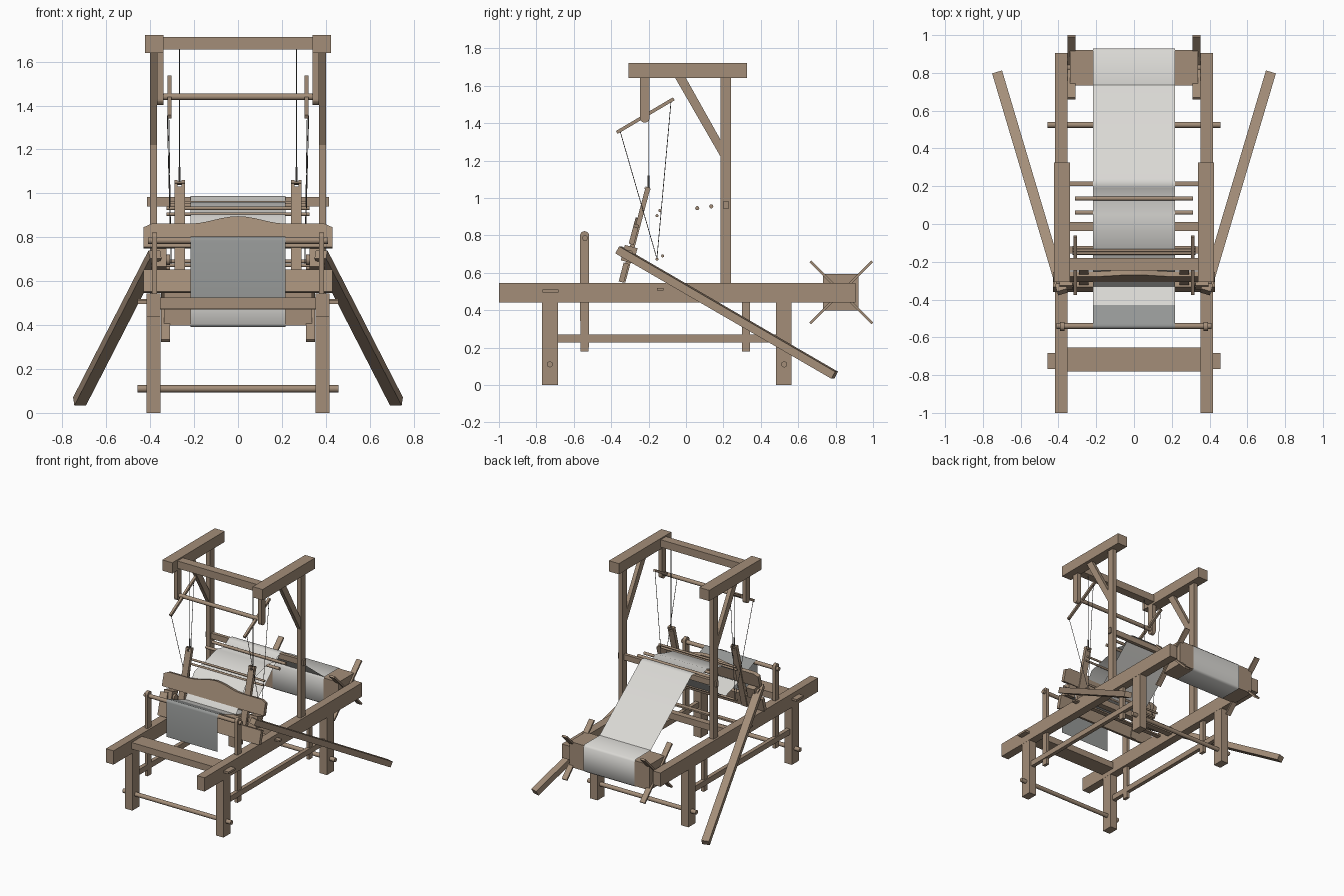
import bpy, bmesh, math
from mathutils import Vector, Matrix

if "Cube" in bpy.data.objects:
    bpy.data.objects.remove(bpy.data.objects["Cube"])


def material(name, rgb):
    m = bpy.data.materials.new(name)
    m.diffuse_color = (*rgb, 1)
    m.use_nodes = True
    m.node_tree.nodes["Principled BSDF"].inputs["Base Color"].default_value = m.diffuse_color
    return m


WOOD = material("wood", (0.37, 0.27, 0.19))
WARP = material("pale_thread", (0.70, 0.69, 0.66))
CLOTH = material("grey_cloth", (0.30, 0.31, 0.305))
CORD = material("dark_cord", (0.16, 0.15, 0.14))


def finish(name, bm, mat, smooth=False, matrix=None):
    bmesh.ops.recalc_face_normals(bm, faces=bm.faces)
    me = bpy.data.meshes.new(name)
    bm.to_mesh(me)
    bm.free()
    me.materials.append(mat)
    ob = bpy.data.objects.new(name, me)
    bpy.context.collection.objects.link(ob)
    if matrix:
        ob.matrix_world = matrix
    if smooth:
        bpy.ops.object.select_all(action='DESELECT')
        ob.select_set(True)
        bpy.context.view_layer.objects.active = ob
        bpy.ops.object.shade_smooth_by_angle(angle=math.radians(50))
    return ob


def box(name, x, y, z, mat=WOOD, matrix=None):
    bm = bmesh.new()
    bmesh.ops.create_cube(bm, size=1)
    for v in bm.verts:
        v.co = [(r[0] + r[1]) / 2 + c * (r[1] - r[0]) for r, c in zip((x, y, z), v.co)]
    return finish(name, bm, mat, matrix=matrix)


def prism(name, pts, lo, hi, axis='X', mat=WOOD, matrix=None):
    """Extrude a profile: (y, z) along X or (x, z) along Y."""
    bm = bmesh.new()
    put = (lambda p, d: (d, p[0], p[1])) if axis == 'X' else (lambda p, d: (p[0], d, p[1]))
    a = [bm.verts.new(put(p, lo)) for p in pts]
    b = [bm.verts.new(put(p, hi)) for p in pts]
    bm.faces.new(a)
    bm.faces.new(b[::-1])
    n = len(pts)
    for i in range(n):
        bm.faces.new((a[i], a[(i + 1) % n], b[(i + 1) % n], b[i]))
    return finish(name, bm, mat, matrix=matrix)


def rod(name, p, q, r, mat=WOOD, sides=16):
    p, q = Vector(p), Vector(q)
    bm = bmesh.new()
    bmesh.ops.create_cone(bm, cap_ends=True, segments=sides, radius1=r, radius2=r, depth=(q - p).length)
    m = Matrix.Translation((p + q) / 2) @ (q - p).to_track_quat('Z', 'Y').to_matrix().to_4x4()
    bmesh.ops.transform(bm, matrix=m, verts=bm.verts)
    return finish(name, bm, mat, smooth=True)


def cross_rod(name, x, y, z, r):
    return rod(name, (-x, y, z), (x, y, z), r)


def beam(name, p, q, width, depth):
    """Square timber between two points."""
    p, q = Vector(p), Vector(q)
    m = Matrix.Translation((p + q) / 2) @ (q - p).to_track_quat('Y', 'Z').to_matrix().to_4x4()
    h = (q - p).length / 2
    return box(name, (-width / 2, width / 2), (-h, h), (-depth / 2, depth / 2), matrix=m)


def sheet(name, path, mat, half=0.216):
    bm = bmesh.new()
    rows = [[bm.verts.new((x, y, z)) for x in (-half, half)] for y, z in path]
    for a, b in zip(rows, rows[1:]):
        bm.faces.new((a[0], b[0], b[1], a[1]))
    return finish(name, bm, mat, smooth=True)


def round_end(cy, cz, r, up):
    s = 1 if up else -1
    return [(cy + r * math.cos(math.pi * i / 10), cz + s * r * math.sin(math.pi * i / 10)) for i in range(11)]


# tilted frame of the swinging beater: z runs along its length
TILT = Matrix.Translation((0, -0.338, 0.55)) @ Matrix.Rotation(-math.atan2(0.135, 0.51), 4, 'X')

for s, side in ((-1, "left"), (1, "right")):
    def X(a, b):
        return tuple(sorted((s * a, s * b)))

    # base frame
    box(side + "_rail", X(0.353, 0.417), (-1, 0.905), (0.44, 0.545))
    box(side + "_front_leg", X(0.354, 0.416), (-0.77, -0.685), (0, 0.44))
    box(side + "_back_leg", X(0.354, 0.416), (0.48, 0.565), (0, 0.44))
    box(side + "_stretcher", X(0.37, 0.4), (-0.685, 0.48), (0.228, 0.27))
    prism(side + "_breast_post", [(-0.565, 0.18), (-0.52, 0.18)] + round_end(-0.5425, 0.798, 0.024, True),
          *X(0.368, 0.392))
    box(side + "_stretcher_hanger", X(0.368, 0.392), (0.3, 0.343), (0.18, 0.44))

    # upper frame
    box(side + "_upright", X(0.368, 0.402), (0.185, 0.24), (0.545, 1.64))
    prism(side + "_brace", [(-0.057, 1.64), (0.0, 1.64), (0.185, 1.31), (0.185, 1.22)], *X(0.37, 0.4))
    box(side + "_top_beam", X(0.34, 0.424), (-0.308, 0.325), (1.64, 1.722))
    prism(side + "_rocker_hanger", [(-0.195, 1.64), (-0.246, 1.64)] + round_end(-0.2205, 1.428, 0.0255, False)[::-1],
          *X(0.34, 0.37))

    # rocker arms and cords
    beam(side + "_rocker_arm", (s * 0.312, -0.37, 1.35), (s * 0.312, -0.065, 1.53), 0.018, 0.018)
    rod(side + "_front_cord", (s * 0.322, -0.352, 1.355), (s * 0.305, -0.157, 0.68), 0.002, CORD, 5)
    rod(side + "_back_cord", (s * 0.318, -0.08, 1.515), (s * 0.305, -0.155, 0.68), 0.002, CORD, 5)
    rod(side + "_beater_cord", (s * 0.267, -0.2, 1.66), (s * 0.267, -0.2, 1.05), 0.002, CORD, 5)
    rod(side + "_beater_knot", (s * 0.267, -0.2, 1.12), (s * 0.267, -0.2, 1.04), 0.005, CORD, 6)

    # beater arm with slotted head
    c = s * 0.266
    prism(side + "_beater_arm", [(c - 0.024, 0), (c + 0.024, 0), (c + 0.024, 0.525), (c + 0.009, 0.525),
                                 (c + 0.009, 0.495), (c - 0.009, 0.495), (c - 0.009, 0.525), (c - 0.024, 0.525)],
          -0.012, 0.014, 'Y', matrix=TILT)
    box(side + "_beater_pin", (c - 0.024, c + 0.024), (-0.016, 0.016), (0.51, 0.518), matrix=TILT)

    # long side lever and its pivot block
    beam(side + "_long_lever", (s * 0.378, -0.36, 0.722), (s * 0.722, 0.795, 0.052), 0.055, 0.043)
    box(side + "_pivot_block", X(0.325, 0.395), (-0.04, 0.03), (0.11, 0.195), matrix=TILT)
    rod(side + "_pivot_pin", (s * 0.31, -0.305, 0.698), (s * 0.41, -0.305, 0.698), 0.024)

    # crossed handles on warp beam
    for d in (-1, 1):
        beam(side + "_beam_handle", (s * 0.33, 0.83 - 0.166, 0.495 - d * 0.166),
             (s * 0.33, 0.83 + 0.166, 0.495 + d * 0.166), 0.042, 0.014)

# cross members
box("seat_board", (-0.353, 0.353), (-0.78, -0.655), (0.475, 0.525))
box("seat_tenon", (-0.458, 0.458), (-0.768, -0.683), (0.495, 0.511))
box("middle_crossbar", (-0.353, 0.353), (-0.037, 0.01), (0.47, 0.52))
box("thin_crossbar", (-0.458, 0.458), (-0.155, -0.12), (0.506, 0.518))
cross_rod("front_foot_rod", 0.458, -0.728, 0.11, 0.016)
cross_rod("back_foot_rod", 0.458, 0.525, 0.11, 0.016)
box("top_crossbar", (-0.34, 0.34), (-0.245, -0.18), (1.655, 1.712))
cross_rod("rocker_rod", 0.35, -0.22, 1.44, 0.015)
cross_rod("breast_rod", 0.41, -0.54, 0.785, 0.015)
box("back_rest", (-0.415, 0.415), (0.2, 0.226), (0.94, 0.983))
box("warp_beam", (-0.338, 0.338), (0.732, 0.922), (0.398, 0.592))
cross_rod("warp_beam_axle", 0.39, 0.83, 0.495, 0.025)

# beater boards, the upper one with an arched top
arch = [(0.43 - 0.86 * i / 24, 0.317 + (0.035 * (0.5 + 0.5 * math.cos(math.pi * (0.43 - 0.86 * i / 24) / 0.22))
         if abs(0.43 - 0.86 * i / 24) < 0.22 else 0)) for i in range(25)]
arch[0], arch[-1] = (0.43, 0.3), (-0.43, 0.3)
prism("beater_top_board", [(-0.43, 0.207), (0.43, 0.207)] + arch, -0.022, 0.006, 'Y', matrix=TILT)
box("beater_bottom_board", (-0.43, 0.43), (-0.022, 0.006), (-0.002, 0.102), matrix=TILT)

# heddle bars and lease rods
for y, z in ((-0.14, 0.932), (-0.155, 0.905), (-0.155, 0.672), (-0.125, 0.69)):
    cross_rod("heddle_bar", 0.325, y, z, 0.008)
for y, z in ((0.06, 0.945), (0.135, 0.955)):
    cross_rod("lease_rod", 0.312, y, z, 0.011)

# woven cloth over the breast rod, warp threads to the warp beam
sheet("woven_cloth", [(-0.556, 0.52), (-0.556, 0.785), (-0.552, 0.797), (-0.54, 0.803), (-0.528, 0.798),
                      (-0.43, 0.757)], CLOTH)
sheet("upper_warp", [(-0.43, 0.757), (-0.33, 0.72), (-0.22, 0.89), (-0.05, 0.93), (0.05, 0.96), (0.13, 0.942),
                     (0.19, 0.982), (0.213, 0.988), (0.24, 0.982), (0.735, 0.6)], WARP)
sheet("lower_warp", [(-0.33, 0.718), (-0.155, 0.665), (0.06, 0.85), (0.2, 0.98)], WARP)
sheet("warp_wrap", [(0.735, 0.6), (0.915, 0.6), (0.93, 0.585), (0.93, 0.405), (0.915, 0.391), (0.74, 0.391),
                    (0.725, 0.405), (0.725, 0.585), (0.735, 0.6)], WARP)
